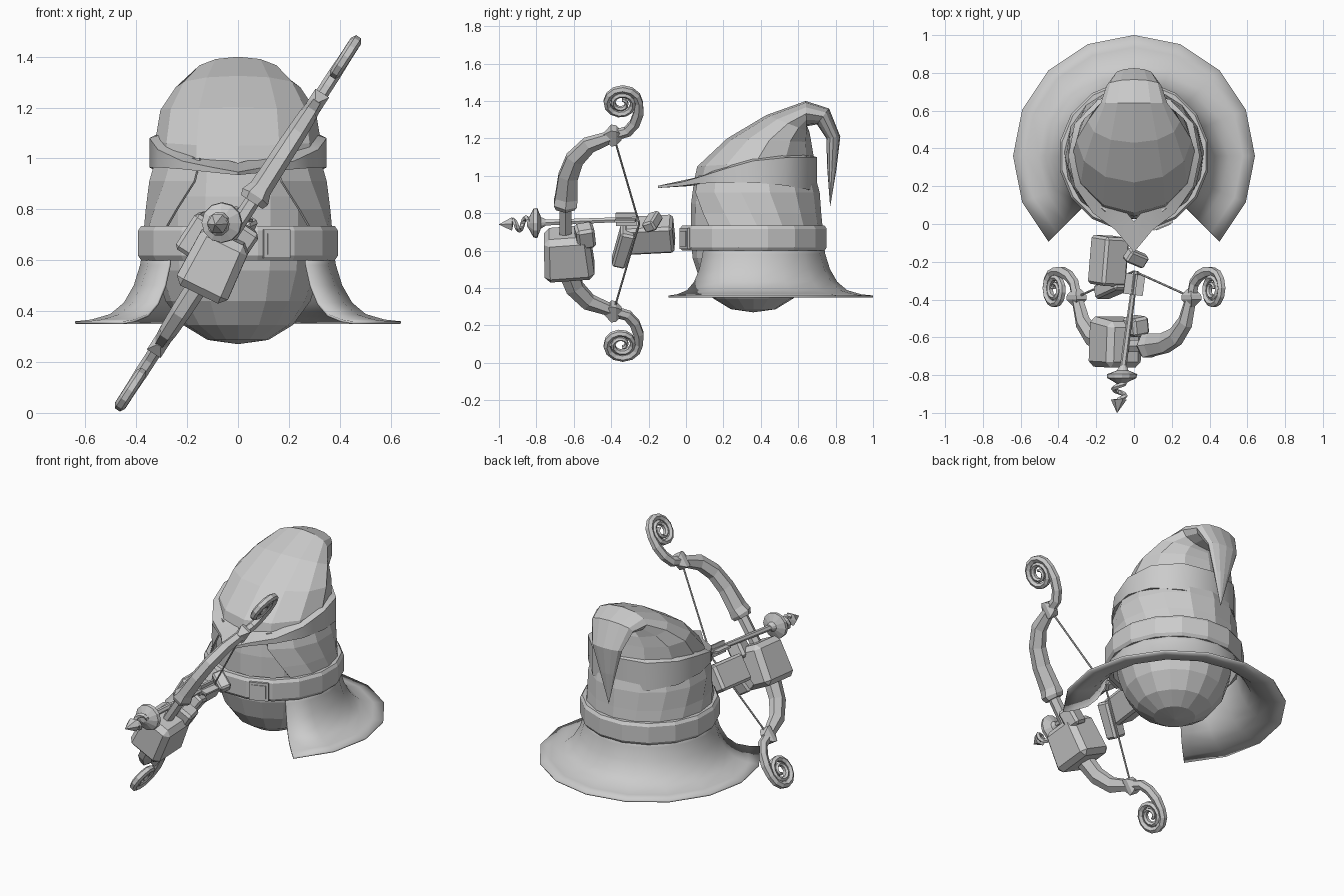
import bpy, bmesh, math
from math import sin, cos, pi, radians
from mathutils import Vector, Matrix

if "Cube" in bpy.data.objects:
    bpy.data.objects.remove(bpy.data.objects["Cube"])

CY = 0.36                      # depth of the body axis
TILT = radians(32.9)           # lean of the bow and hands
SU, CU = sin(TILT), cos(TILT)


def loft(name, rings, closed=True, caps=True, loop=False, smooth=None):
    """Skin a list of equal-length point rings."""
    bm = bmesh.new()
    vs = [[bm.verts.new(p) for p in r] for r in rings]
    n = len(vs[0])
    pairs = list(zip(vs, vs[1:])) + ([(vs[-1], vs[0])] if loop else [])
    for a, b in pairs:
        for i in range(n if closed else n - 1):
            j = (i + 1) % n
            bm.faces.new((a[i], a[j], b[j], b[i]))
    if caps and closed and not loop:
        bm.faces.new(vs[0])
        bm.faces.new(vs[-1])
    bmesh.ops.remove_doubles(bm, verts=bm.verts, dist=0.0005)
    bmesh.ops.recalc_face_normals(bm, faces=bm.faces)
    me = bpy.data.meshes.new(name)
    bm.to_mesh(me)
    bm.free()
    ob = bpy.data.objects.new(name, me)
    bpy.context.collection.objects.link(ob)
    if smooth:
        bpy.ops.object.select_all(action='DESELECT')
        ob.select_set(True)
        bpy.context.view_layer.objects.active = ob
        bpy.ops.object.shade_smooth_by_angle(angle=radians(smooth))
    return ob


def lathe_rings(profile, n, off=0.0):
    return [[(r * sin(2 * pi * (i + off) / n), CY - r * cos(2 * pi * (i + off) / n), z)
             for i in range(n)] for r, z in profile]


def box(name, loc, size, rot=(0, 0, 0), bevel=0.0, taper=1.0):
    """Box whose top is scaled by taper."""
    from mathutils import Euler
    m = Matrix.Translation(loc) @ Euler(rot).to_matrix().to_4x4()
    rings = []
    for z, k in ((-0.5, 1.0), (0.5, taper)):
        rings.append([m @ Vector((x * size[0] * k, y * size[1] * k, z * size[2]))
                      for x, y in ((-.5, -.5), (.5, -.5), (.5, .5), (-.5, .5))])
    ob = loft(name, rings)
    if bevel:
        b = ob.modifiers.new("bevel", 'BEVEL')
        b.width, b.segments = bevel, 1
    return ob


# body: rounded ball continuing up under the hat
loft("body", lathe_rings([(0, .27), (.12, .287), (.215, .345), (.285, .44), (.325, .56),
                          (.335, .70), (.333, .85), (.32, .95), (.25, 1.08)], 16))


# coat: open at the front, flared hem below and faceted collar above
def coat(name, rows, smooth=None):
    rings = []
    for r, z, gap in rows:
        a0, a1 = radians(gap), radians(360 - gap)
        rings.append([(r * sin(a0 + (a1 - a0) * i / 12), CY - r * cos(a0 + (a1 - a0) * i / 12), z)
                      for i in range(13)])
    ob = loft(name, rings, closed=False, smooth=smooth)
    s = ob.modifiers.new("thickness", 'SOLIDIFY')
    s.thickness, s.offset = 0.01, 0
    return ob


coat("coat_skirt", [(.64, .355, 45), (.575, .362, 45), (.50, .384, 45), (.445, .43, 45),
                    (.405, .50, 45), (.38, .58, 45), (.37, .64, 45)], smooth=60)
coat("coat_upper", [(.37, .62, 47), (.365, .73, 50), (.358, .80, 42), (.35, .91, 29), (.325, 1.0, 27)])

# belt and buckle
loft("belt", lathe_rings([(.36, .60), (.388, .60), (.40, .618), (.40, .717), (.388, .735), (.36, .735)],
                         16, 0.5), loop=True)
ba = radians(22.5)
for nm, d, s, t in (("buckle_frame", .392, .112, .025), ("buckle_plate", .397, .082, .025)):
    box(nm, (d * sin(ba), CY - d * cos(ba), .664), (s, t, s), (0, 0, ba))

# hat band with a pointed visor
half = [(0, -.15, .935, .947), (.10, -.03, .945, .965), (.22, .06, .958, .99), (.315, .20, .965, 1.035),
        (.348, .36, .965, 1.08), (.315, .53, .948, 1.097), (.19, .66, .925, 1.10), (0, .70, .915, 1.10)]
band = half + [(-x, y, a, b) for x, y, a, b in half[-2:0:-1]]


def band_ring(k, top, dz):
    return [(x * k, CY + (y - CY) * k, (b if top else a) + dz) for x, y, a, b in band]


loft("hat_band", [band_ring(.68, 0, .01), band_ring(1, 0, 0), band_ring(1, 1, 0), band_ring(.68, 1, .035)],
     loop=True, smooth=40)

# hat crown: sections from front/top point to back/under point with half width
crown = [(.04, .96, .69, .95, .33), (.06, 1.05, .685, 1.09, .325), (.22, 1.20, .67, 1.18, .305),
         (.43, 1.325, .66, 1.235, .245), (.64, 1.40, .645, 1.265, .175), (.765, 1.36, .70, 1.275, .145),
         (.825, 1.21, .75, 1.20, .105), (.805, 1.04, .755, 1.04, .055), (.772, .84, .77, .84, .001)]
rings = []
for y0, z0, y1, z1, w in crown:
    rings.append([(w * sin(2 * pi * i / 12),
                   (y0 + y1) / 2 + (y0 - y1) / 2 * cos(2 * pi * i / 12),
                   (z0 + z1) / 2 + (z0 - z1) / 2 * cos(2 * pi * i / 12)) for i in range(12)])
loft("hat_crown", rings)


# bow: drawn in a leaning plane, depth y and height s along the lean, n across it
def P(y, s, n=0.0):
    return Vector((s * SU + n * CU, y, .745 + s * CU - n * SU))


def sweep(name, path, side=1, sides=6):
    """path rows: y, s, half width in plane, half thickness across it."""
    rings = []
    for i, (y, s, a, b) in enumerate(path):
        p, q = path[max(i - 1, 0)], path[min(i + 1, len(path) - 1)]
        t = Vector((q[0] - p[0], q[1] - p[1])).normalized()
        ring = []
        for k in range(sides):
            ang = 2 * pi * (k + .5) / sides
            o = a * cos(ang) / cos(pi / sides)
            ring.append(P(y + t.y * o, side * (s - t.x * o), b * sin(ang)))
        rings.append(ring)
    return loft(name, rings)


limb = [(-.645, .10, .05, .05), (-.645, .125, .062, .06), (-.64, .165, .06, .045), (-.63, .30, .052, .042),
        (-.595, .41, .048, .04), (-.52, .50, .043, .036), (-.40, .552, .03, .03)]
nock = [(-.44, .56, .012, .012), (-.40, .56, .05, .045), (-.375, .56, .045, .045), (-.345, .56, .02, .02)]
scroll = []
for d, r in [(-98, .205), (-80, .185), (-62, .15), (-35, .112)]:
    scroll.append((-.345 + r * cos(radians(d)), .768 + r * sin(radians(d)), .027, .026))
for i in range(29):
    t = i / 28
    d, r = radians(800 * t), .095 - .075 * t
    scroll.append((-.345 + r * cos(d), .768 + r * sin(d), .02 - .012 * t, .024 - .008 * t))
for tag, side in (("upper", 1), ("lower", -1)):
    sweep("bow_limb_" + tag, limb, side)
    sweep("bow_nock_" + tag, nock, side, 4)
    sweep("bow_scroll_" + tag, scroll, side)
    sweep("bow_string_" + tag, [(-.25, 0, .005, .005), (-.385, .55, .005, .005)], side)
sweep("bow_riser", [(-.645, -.13, .032, .03), (-.645, .13, .032, .03)])


# arrow: shaft, collar, corkscrew and point along one slightly skewed line
def A(y):
    return Vector((.01 + (y + .25) * .133, y, .77 + (y + .25) * .04))


def turned(name, prof, n=8):
    loft(name, [[A(y) + Vector((r * cos(2 * pi * i / n), 0, r * sin(2 * pi * i / n))) for i in range(n)]
                for y, r in prof])


turned("arrow_shaft", [(-.25, .014), (-.76, .018)], 6)
turned("arrow_collar", [(-.75, .018), (-.775, .03), (-.795, .08), (-.815, .078), (-.835, .04), (-.85, .015)], 12)
turned("arrow_point", [(-.925, .01), (-.93, .042), (-1.0, .001)], 6)
coil = []
for i in range(15):
    t = i / 14
    y, a, r = -.835 - .105 * t, 2 * pi * 1.4 * t, .036 * sin(pi * min(1, t * .9 + .1)) ** .5
    c = A(y) + Vector((r * cos(a), 0, r * sin(a)))
    out, ax = Vector((cos(a), 0, sin(a))), Vector((0, -1, 0))
    coil.append([c + (out * cos(k * pi / 2.5) + ax * sin(k * pi / 2.5)) * .014 for k in range(5)])
loft("arrow_corkscrew", coil)
for i, ang in enumerate((0, pi / 2)):
    box("arrow_feather_%d" % (i + 1), A(-.32), (.105 if i == 0 else .07, .11, .012), (0, ang + .2, -.13))

# bow hand
box("bow_hand", (-.095, -.63, .585), (.225, .27, .25), (.08, TILT - .12, 0), .03, .9)
box("bow_hand_thumb", (.01, -.54, .68), (.10, .10, .12), (.2, TILT, .2), .015)
# string hand
box("string_hand", (-.135, -.195, .685), (.15, .26, .165), (.06, TILT, -.05), .015)
box("string_hand_fingers", (-.115, -.335, .62), (.10, .075, .22), (-.25, TILT, 0), .012, 1.1)
box("string_hand_thumb", (.01, -.18, .755), (.12, .07, .06), (.3, TILT, -.4), .01)
